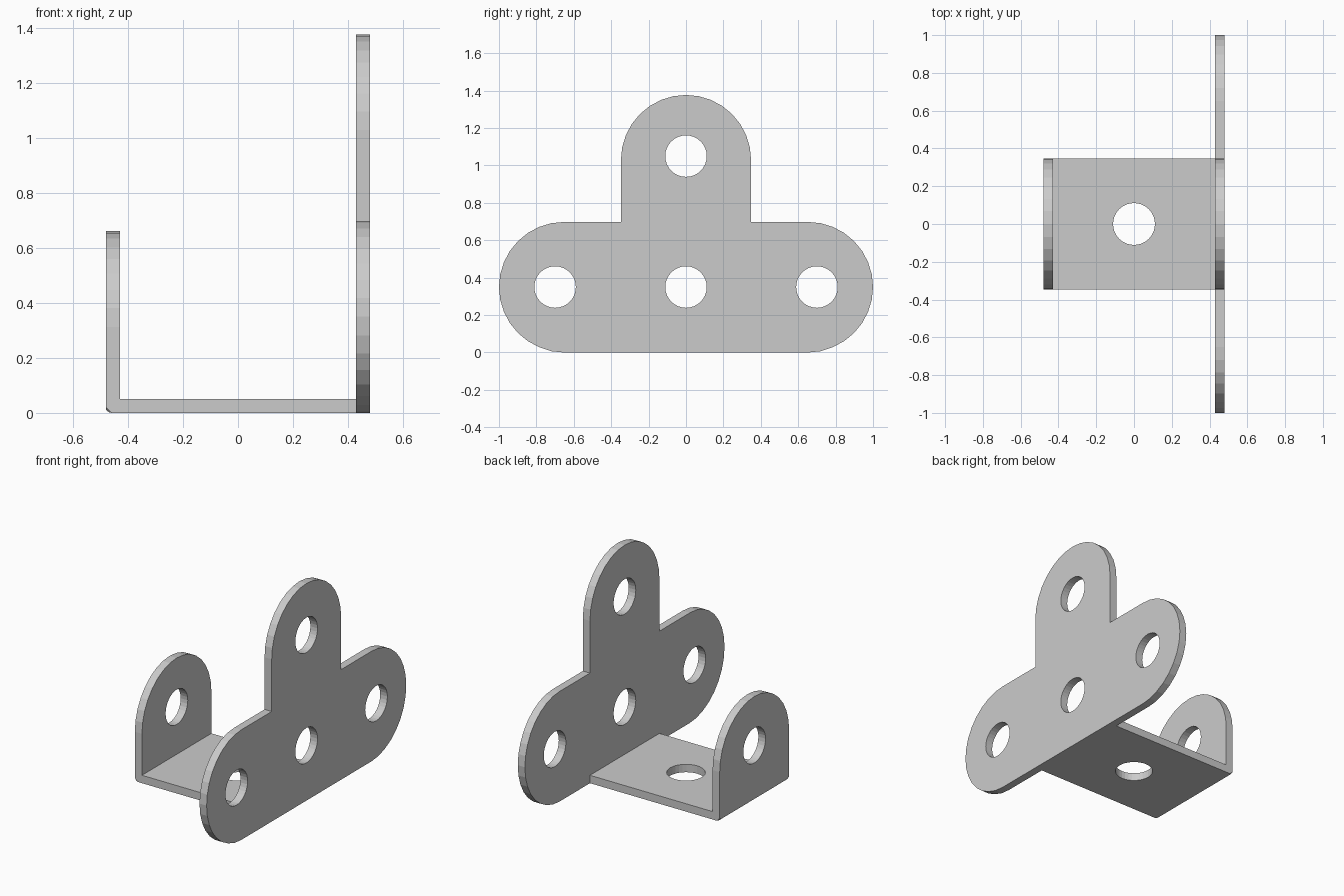
import bpy, bmesh
from math import pi, sin, cos, radians

if "Cube" in bpy.data.objects:
    bpy.data.objects.remove(bpy.data.objects["Cube"])

T = 0.05      # sheet thickness
HOLE = 0.111  # hole radius


def arc(cx, cy, r, a0, a1, n=16):
    return [(cx + r * cos(radians(a0 + (a1 - a0) * i / n)),
             cy + r * sin(radians(a0 + (a1 - a0) * i / n))) for i in range(n + 1)]


def sheet(name, outline, holes, location, rotation=(0, 0, 0)):
    """Flat sheet with round holes, thickness centred on its local z."""
    cu = bpy.data.curves.new(name, 'CURVE')
    cu.dimensions = '2D'
    cu.fill_mode = 'BOTH'
    cu.extrude = T / 2
    loops = [outline] + [arc(x, y, HOLE, 0, 360, 32)[:-1] for x, y in holes]
    for pts in loops:
        sp = cu.splines.new('POLY')
        sp.points.add(len(pts) - 1)
        for p, (x, y) in zip(sp.points, pts):
            p.co = (x, y, 0, 1)
        sp.use_cyclic_u = True
    ob = bpy.data.objects.new(name, cu)
    bpy.context.collection.objects.link(ob)
    ob.location, ob.rotation_euler = location, rotation
    bpy.ops.object.select_all(action='DESELECT')
    ob.select_set(True)
    bpy.context.view_layer.objects.active = ob
    bpy.ops.object.convert(target='MESH')
    ob = bpy.context.object
    bm = bmesh.new()
    bm.from_mesh(ob.data)
    bmesh.ops.remove_doubles(bm, verts=bm.verts, dist=0.0005)
    bmesh.ops.recalc_face_normals(bm, faces=bm.faces)
    for f in bm.faces:
        f.smooth = False
    bm.to_mesh(ob.data)
    bm.free()
    return ob


UPRIGHT = (pi / 2, 0, pi / 2)  # local x, y, z -> world y, z, x
W = 0.348                      # half width of the strips

# Tall T-shaped plate
outline = (arc(1 - W, 0.35, 0.348, -90, 90) + [(W, 0.698)]
           + arc(0, 1.377 - W, W, 0, 180) + [(-W, 0.698)]
           + arc(W - 1, 0.35, 0.348, 90, 270))
outline = [(x, y - 0.002 if y < 0.01 else y) for x, y in outline]
sheet("tee_plate", outline, [(-0.7, 0.35), (0, 0.35), (0.7, 0.35), (0, 1.05)],
      (0.455, 0, 0), UPRIGHT)

# Floor plate joining the two uprights
sheet("floor_plate", [(-0.43, -W), (0.43, -W), (0.43, W), (-0.43, W)], [(0, 0)],
      (0, 0, T / 2))

# Short rounded tab
tab = sheet("short_tab", [(-W, 0), (W, 0)] + arc(0, 0.661 - W, W, 0, 180),
            [(0, 0.35)], (-0.455, 0, 0), UPRIGHT)

# Rounded outer bend under the tab
bm = bmesh.new()
bm.from_mesh(tab.data)
bend = [e for e in bm.edges
        if all(abs(v.co.y) < 1e-4 and v.co.z < 0 for v in e.verts)]
bmesh.ops.bevel(bm, geom=bend, offset=0.02, segments=4, profile=0.5, affect='EDGES')
bm.to_mesh(tab.data)
bm.free()
